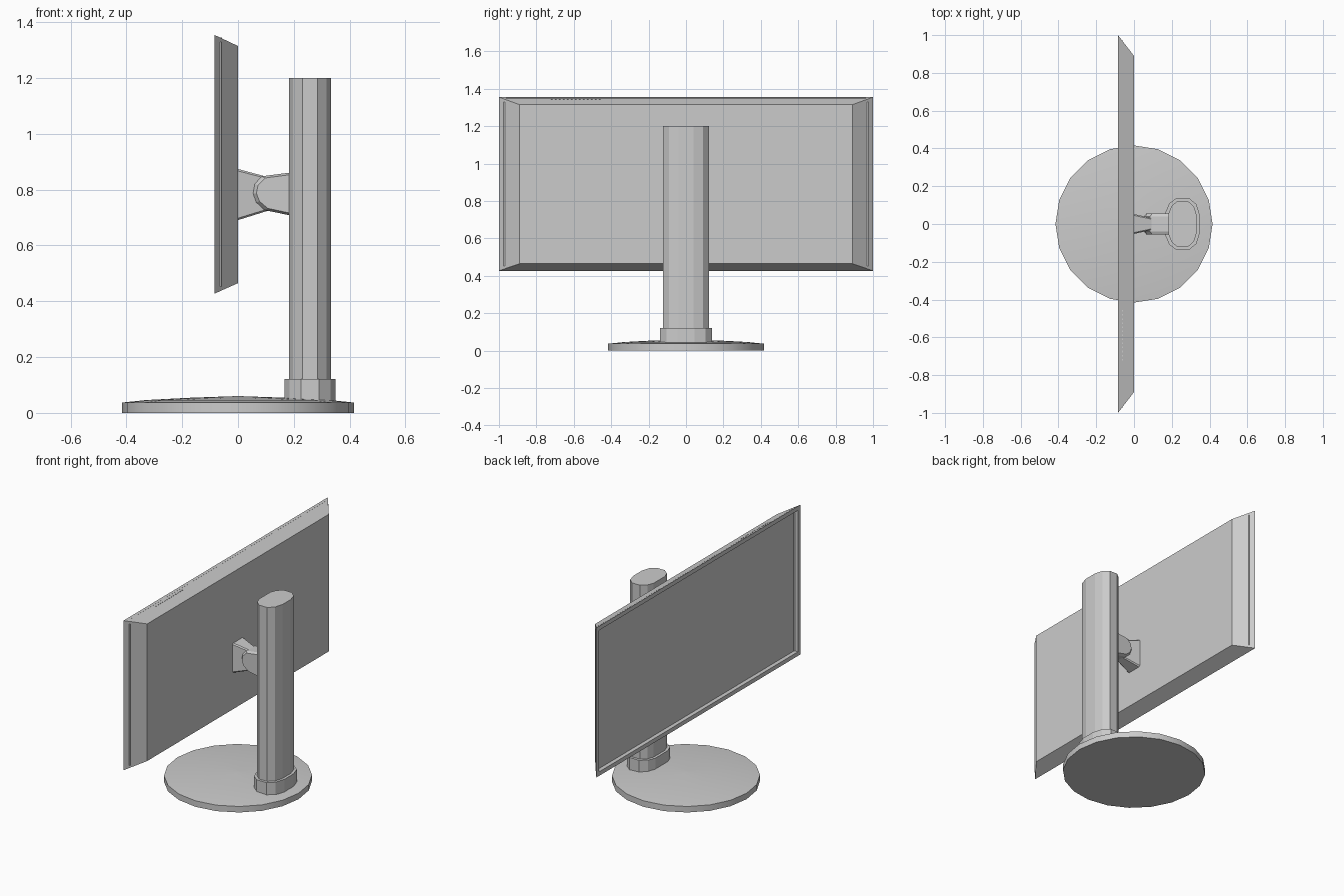
import bpy, bmesh, math
from mathutils import Vector

if "Cube" in bpy.data.objects:
    bpy.data.objects.remove(bpy.data.objects["Cube"])


def finish(name, bm, smooth=None):
    bmesh.ops.recalc_face_normals(bm, faces=bm.faces)
    me = bpy.data.meshes.new(name)
    bm.to_mesh(me)
    bm.free()
    ob = bpy.data.objects.new(name, me)
    bpy.context.collection.objects.link(ob)
    if smooth:
        bpy.ops.object.select_all(action='DESELECT')
        bpy.context.view_layer.objects.active = ob
        ob.select_set(True)
        bpy.ops.object.shade_smooth_by_angle(angle=math.radians(smooth))
    return ob


def loft(name, rings, smooth=None):
    """Skin a list of equal-length point rings and cap both ends."""
    bm = bmesh.new()
    loops = [[bm.verts.new(p) for p in ring] for ring in rings]
    n = len(loops[0])
    for a, b in zip(loops, loops[1:]):
        for i in range(n):
            j = (i + 1) % n
            bm.faces.new((a[i], a[j], b[j], b[i]))
    bm.faces.new(loops[0])
    bm.faces.new(loops[-1])
    return finish(name, bm, smooth)


def recess(bm, normal, thickness, depth):
    """Sink an inset panel into the face pointing closest to normal."""
    bm.normal_update()
    face = max(bm.faces, key=lambda f: f.normal.dot(Vector(normal)))
    direction = face.normal.copy()
    bmesh.ops.inset_region(bm, faces=[face], thickness=thickness)
    new = bmesh.ops.extrude_discrete_faces(bm, faces=[face])['faces'][0]
    bmesh.ops.translate(bm, verts=new.verts, vec=-direction * depth)


# Screen housing: chamfered slab, sunken display and underside groove
def rect(x, y, z0, z1):
    return [(x, -y, z0), (x, y, z0), (x, y, z1), (x, -y, z1)]

bm = bmesh.new()
front, back = [[bm.verts.new(p) for p in r] for r in
               (rect(-0.085, 1.0, 0.427, 1.355), rect(0, 0.89, 0.465, 1.315))]
for i in range(4):
    j = (i + 1) % 4
    bm.faces.new((front[i], front[j], back[j], back[i]))
bm.faces.new(front)
bm.faces.new(back)
bmesh.ops.recalc_face_normals(bm, faces=bm.faces)
recess(bm, (-1, 0, 0), 0.036, 0.025)
recess(bm, (0, 0, -1), 0.018, 0.02)
finish("screen_housing", bm)

# Row of tiny buttons on the top edge
bm = bmesh.new()
for k in range(13):
    made = bmesh.ops.create_cube(bm, size=0.008)['verts']
    bmesh.ops.translate(bm, verts=made, vec=(-0.062, -0.46 - k * 0.0215, 1.3413))
finish("top_buttons", bm)


# Round base: 20 sides with a shallow dome
def circle(r, z):
    return [(r * math.cos(math.pi * i / 10), r * math.sin(math.pi * i / 10), z)
            for i in range(20)]

loft("base", [circle(r, z) for r, z in
              ((0.416, 0), (0.416, 0.037), (0.33, 0.046), (0.18, 0.054), (0.01, 0.06))], 30)

# Column and collar: shared mirrored oval cross-section
half = [(-0.075, 0.055), (-0.06, 0.095), (-0.027, 0.122),
        (0.027, 0.122), (0.06, 0.092), (0.075, 0.04)]
oval = half + [(x, -y) for x, y in reversed(half)]


def upright(name, z0, z1, grow):
    rings = [[(0.258 + x * (1 + grow / 0.075), y * (1 + grow / 0.122), z)
              for x, y in oval] for z in (z0, z1)]
    return loft(name, rings)

upright("column", 0.05, 1.2, 0)
upright("collar", 0.04, 0.122, 0.016)


# Screen mount: tapered wedge with bevelled corners
def chamfered(x, y, z0, z1, c):
    return [(x, -y, z0 + c), (x, -y + c, z0), (x, y - c, z0), (x, y, z0 + c),
            (x, y, z1 - c), (x, y - c, z1), (x, -y + c, z1), (x, -y, z1 - c)]

loft("screen_mount", [chamfered(-0.003, 0.053, 0.69, 0.875, 0.007),
                      chamfered(0.115, 0.027, 0.727, 0.843, 0.006)])

# Pivot arm: rounded-nose block with bevelled cheeks
profile = [(0.20, 0.705), (0.095, 0.727), (0.065, 0.755), (0.054, 0.787),
           (0.06, 0.82), (0.085, 0.848), (0.20, 0.863)]
outer = [(x, z) for x, z in profile]
inner = [(0.20 if x > 0.19 else x + 0.012, 0.787 + (z - 0.787) * 0.9) for x, z in profile]
loft("pivot_arm", [[(x, y, z) for x, z in pts] for y, pts in
                   ((-0.056, inner), (-0.04, outer), (0.04, outer), (0.056, inner))])
